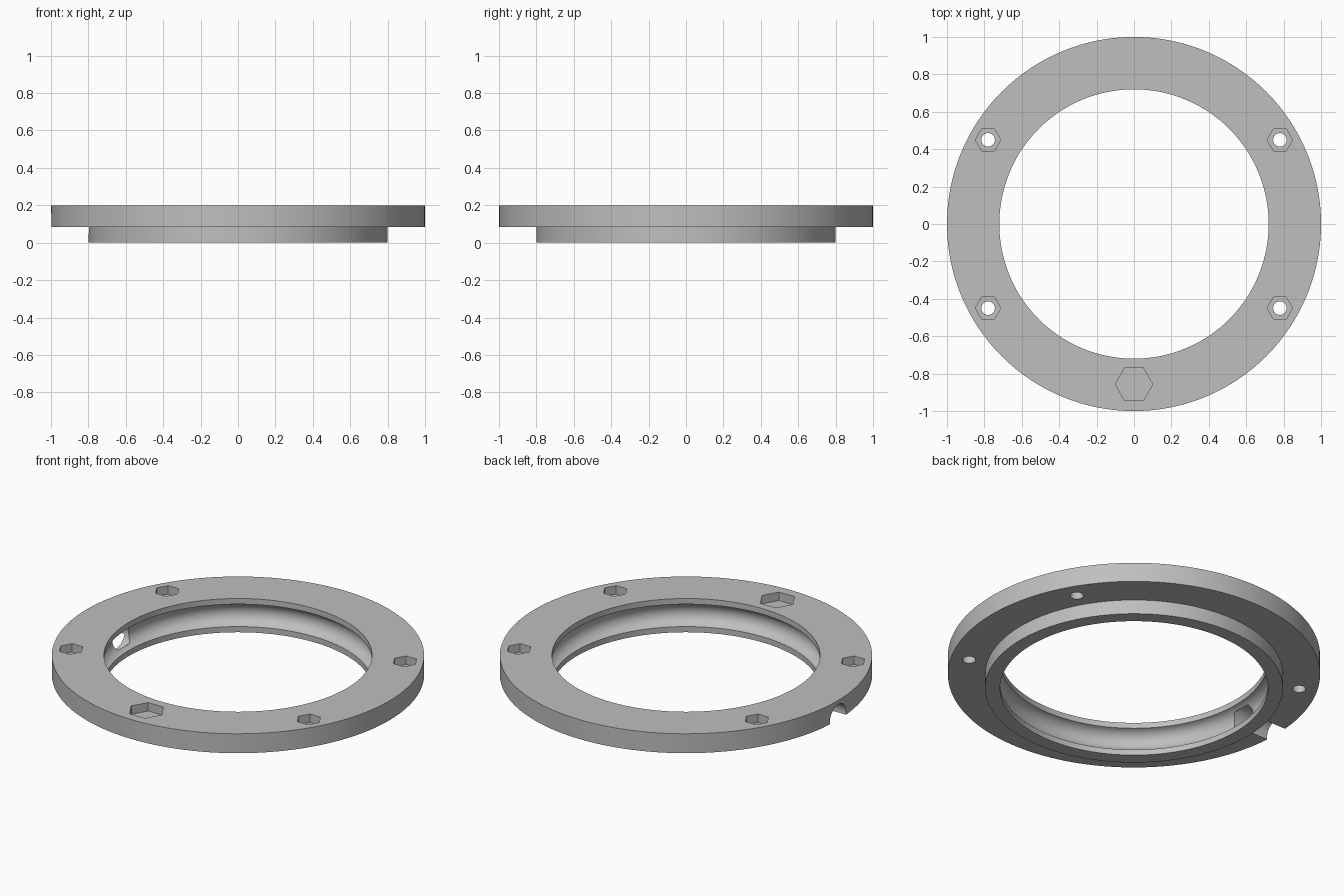
import bpy, bmesh, math
from mathutils import Matrix, Vector

cube = bpy.data.objects.get("Cube")
if cube:
    bpy.data.objects.remove(cube, do_unlink=True)

SEGMENTS = 160
HEIGHT = 0.2

# Single grey material
grey = bpy.data.materials.new("plain grey")
grey.use_nodes = True
colour = (0.52, 0.52, 0.52, 1)
grey.diffuse_color = colour
grey.node_tree.nodes["Principled BSDF"].inputs["Base Color"].default_value = colour


def add_object(name, bm):
    bmesh.ops.recalc_face_normals(bm, faces=bm.faces)
    mesh = bpy.data.meshes.new(name)
    bm.to_mesh(mesh)
    bm.free()
    mesh.materials.append(grey)
    obj = bpy.data.objects.new(name, mesh)
    bpy.context.collection.objects.link(obj)
    return obj


def lathe(name, profile):
    """Revolve a closed (radius, height) profile around z."""
    bm = bmesh.new()
    rings = []
    for i in range(SEGMENTS):
        a = math.tau * i / SEGMENTS
        rings.append([bm.verts.new((r * math.cos(a), r * math.sin(a), z)) for r, z in profile])
    n = len(profile)
    for i, ring in enumerate(rings):
        nxt = rings[(i + 1) % SEGMENTS]
        for j in range(n):
            k = (j + 1) % n
            bm.faces.new((ring[j], nxt[j], nxt[k], ring[k]))
    return add_object(name, bm)


def prism(name, sides, radius, start, end):
    """Prism or cylinder running between two points."""
    start, end = Vector(start), Vector(end)
    axis = end - start
    turn = axis.to_track_quat("Z", "Y").to_matrix().to_4x4()
    bm = bmesh.new()
    bmesh.ops.create_cone(bm, cap_ends=True, segments=sides, radius1=radius, radius2=radius,
                          depth=axis.length, matrix=Matrix.Translation((start + end) / 2) @ turn)
    return add_object(name, bm)


def hex_pocket(name, x, y, radius, depth):
    obj = prism(name, 6, radius, (0, 0, HEIGHT - depth), (0, 0, HEIGHT + 0.1))
    obj.data.transform(Matrix.Translation((x, y, 0)) @ Matrix.Rotation(math.pi / 6, 4, "Z"))
    return obj


# Stepped ring with a rounded groove around its bore
tube, tube_r, half = 0.068, 0.706, 0.065
sweep = math.acos((0.72 - tube_r) / tube)
groove = []
for i in range(17):
    a = sweep * (i / 8 - 1)
    groove.append((tube_r + tube * math.cos(a), HEIGHT / 2 + tube * math.sin(a)))
ring = lathe("stepped_ring", [(0.72, 0)] + groove + [
    (0.72, HEIGHT), (1, HEIGHT), (1, 0.085), (0.8, 0.085), (0.8, 0)])

# Nut pockets and bolt holes, four around the flange
cutters = []
for x in (-0.78, 0.78):
    for y in (-0.45, 0.45):
        cutters.append(hex_pocket("nut_pocket_cutter", x, y, 0.068, 0.05))
        cutters.append(prism("bolt_hole_cutter", 32, 0.036, (x, y, 0), (x, y, 0.3)))

# Large blind pocket at the front, cable channel through the right side
cutters.append(hex_pocket("large_pocket_cutter", 0, -0.857, 0.1, 0.05))
cutters.append(prism("cable_channel_cutter", 48, 0.076, (-1.1, 0, 0.1), (-0.75, 0, 0.1)))

# Pockets show vertices toward +x and -x
for cutter in cutters:
    if "pocket" in cutter.name:
        xs = [v.co.x for v in cutter.data.vertices]
        ys = [v.co.y for v in cutter.data.vertices]
        if max(ys) - min(ys) > max(xs) - min(xs):
            centre = Vector(((max(xs) + min(xs)) / 2, (max(ys) + min(ys)) / 2, 0))
            cutter.data.transform(Matrix.Translation(centre) @ Matrix.Rotation(math.pi / 6, 4, "Z")
                                  @ Matrix.Translation(-centre))

# Cut everything out of the ring
bpy.ops.object.select_all(action="DESELECT")
ring.select_set(True)
bpy.context.view_layer.objects.active = ring
for cutter in cutters:
    mod = ring.modifiers.new("cut", "BOOLEAN")
    mod.operation = "DIFFERENCE"
    mod.solver = "EXACT"
    mod.object = cutter
    bpy.ops.object.modifier_apply(modifier=mod.name)
    bpy.data.objects.remove(cutter, do_unlink=True)

bpy.ops.object.shade_smooth_by_angle(angle=math.radians(30))
